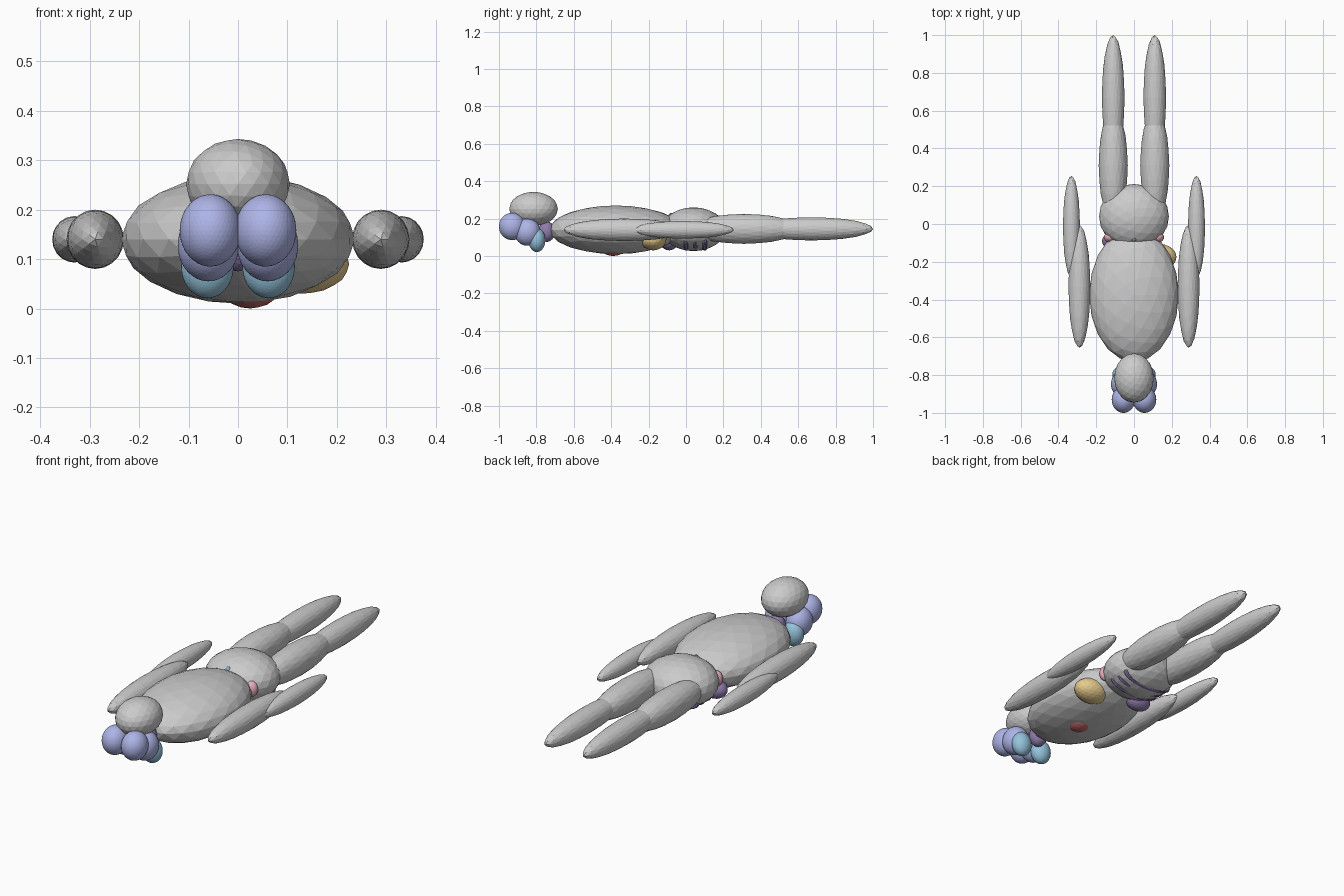
import bpy, math
from mathutils import Matrix, Vector

if "Cube" in bpy.data.objects:
    bpy.data.objects.remove(bpy.data.objects["Cube"])


def material(name, rgb):
    m = bpy.data.materials.new(name)
    m.diffuse_color = (*rgb, 1)
    m.use_nodes = True
    m.node_tree.nodes["Principled BSDF"].inputs["Base Color"].default_value = m.diffuse_color
    return m


LILAC = material("lilac", (0.42, 0.46, 0.80))
BLUE = material("blue", (0.30, 0.55, 0.72))
PURPLE = material("purple", (0.28, 0.20, 0.42))
RED = material("red", (0.55, 0.15, 0.14))
YELLOW = material("yellow", (0.80, 0.60, 0.27))
PINK = material("pink", (0.80, 0.42, 0.50))
TEAL = material("teal", (0.25, 0.40, 0.48))


def ellipsoid(name, centre, radii, mat=None, sub=3, along_y=False, tilt=0):
    """Faceted ellipsoid; along_y puts the icosphere pole on the y axis."""
    bpy.ops.mesh.primitive_ico_sphere_add(subdivisions=sub, radius=1)
    ob = bpy.context.object
    ob.name = name
    turn = Matrix.Rotation(math.pi / 2, 4, 'X') if along_y else Matrix()
    size = Matrix.Diagonal((*radii, 1))
    ob.data.transform(Matrix.Translation(Vector(centre))
                      @ Matrix.Rotation(tilt, 4, 'X') @ size @ turn)
    if mat:
        ob.data.materials.append(mat)
    return ob


def pair(name, centre, radii, **kw):
    for side, s in (("left", -1), ("right", 1)):
        ellipsoid(f"{side}_{name}", (s * centre[0], *centre[1:]), radii, **kw)


# Body
ellipsoid("torso", (0, -0.375, 0.14), (0.237, 0.355, 0.13))
ellipsoid("pelvis", (0, 0.04, 0.143), (0.185, 0.172, 0.117))
ellipsoid("head", (0, -0.815, 0.252), (0.105, 0.13, 0.091))

# Limbs
pair("upper_arm", (0.289, -0.33, 0.14), (0.058, 0.325, 0.06), along_y=True)
pair("forearm", (0.331, -0.015, 0.14), (0.045, 0.27, 0.047), along_y=True)
pair("thigh", (0.11, 0.31, 0.145), (0.077, 0.295, 0.08), along_y=True)
pair("shin", (0.11, 0.67, 0.145), (0.06, 0.33, 0.062), along_y=True)

# Brain lobes in front of and below the head
pair("front_lobe", (0.056, -0.93, 0.158), (0.062, 0.07, 0.073), mat=LILAC, sub=4)
pair("middle_lobe", (0.06, -0.848, 0.128), (0.062, 0.07, 0.073), mat=LILAC, sub=4)
pair("lower_lobe", (0.062, -0.797, 0.085), (0.053, 0.045, 0.064), mat=BLUE, sub=4)
ellipsoid("stem", (0, -0.745, 0.13), (0.045, 0.045, 0.055), PURPLE)

# Organs that break through the skin
ellipsoid("heart", (0.025, -0.39, 0.07), (0.075, 0.085, 0.07), RED)
ellipsoid("liver", (0.13, -0.175, 0.09), (0.095, 0.07, 0.06), YELLOW)
pair("kidney", (0.127, -0.07, 0.145), (0.032, 0.028, 0.04), mat=PINK)
ellipsoid("spine_knob", (0, -0.08, 0.205), (0.016, 0.016, 0.025), TEAL)
ellipsoid("bowel", (-0.10, -0.09, 0.08), (0.07, 0.05, 0.05), PURPLE)

# Gut coils round the underside of the pelvis
for i in range(3):
    bpy.ops.mesh.primitive_torus_add(major_radius=0.135, minor_radius=0.011,
                                     major_segments=32, minor_segments=8)
    coil = bpy.context.object
    coil.name = f"gut_coil_{i + 1}"
    coil.data.transform(Matrix.Translation((0, 0.05 * i, 0.078))
                        @ Matrix.Diagonal((1, 1, 0.33, 1))
                        @ Matrix.Rotation(math.pi / 2, 4, 'X'))
    coil.data.materials.append(PURPLE)
